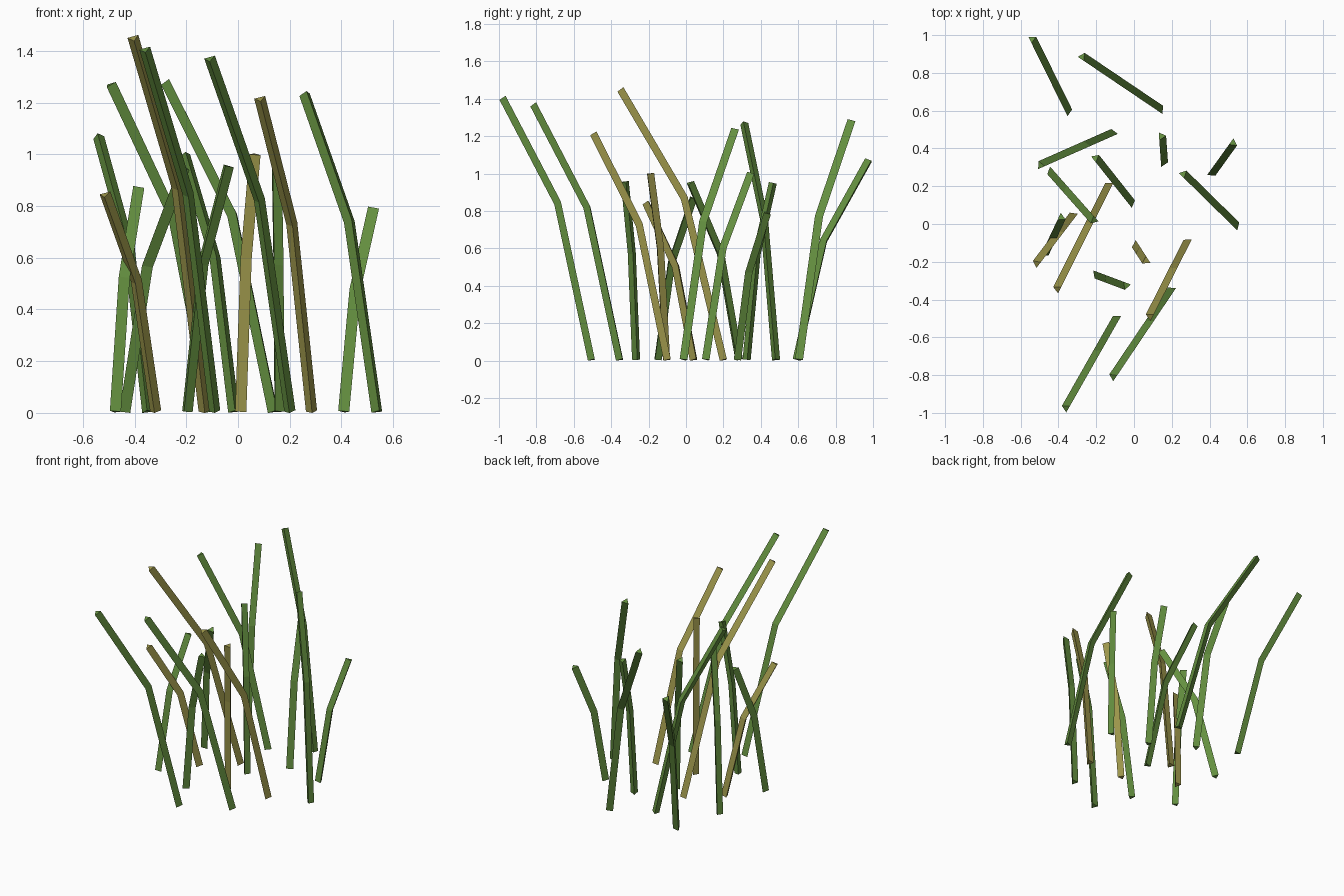
import bpy, bmesh, math
from mathutils import Vector

if "Cube" in bpy.data.objects:
    bpy.data.objects.remove(bpy.data.objects["Cube"])


def material(name, rgb):
    m = bpy.data.materials.new(name)
    m.diffuse_color = (*rgb, 1)
    m.use_nodes = True
    m.node_tree.nodes["Principled BSDF"].inputs["Base Color"].default_value = m.diffuse_color
    return m


green = material("leaf green", (0.127, 0.275, 0.050))
olive = material("dry olive", (0.335, 0.305, 0.070))

RADIUS = 0.025      # three-sided stem, about 0.043 wide
BEND_HEIGHT = 0.6   # every stem bends at this share of its height
BEND_REACH = 0.38   # and has covered this share of its sideways reach


def blade(name, base, tip, height, mat):
    """Bent triangular stem with one flat face square to the lean."""
    b = Vector((*base, 0.005))
    t = Vector((*tip, height))
    m = b.lerp(t, BEND_REACH)
    m.z = height * BEND_HEIGHT
    lower, upper = (m - b).normalized(), (t - m).normalized()
    lean = Vector((t.x - b.x, t.y - b.y, 0)).normalized()
    side = Vector((-lean.y, lean.x, 0))
    bm = bmesh.new()
    rings = []
    for point, axis in ((b, lower), (m, (lower + upper).normalized()), (t, upper)):
        out = side.cross(axis).normalized()   # across the stem, towards the lean
        rings.append([bm.verts.new(point + RADIUS * (out * math.cos(a) + side * math.sin(a)))
                      for a in (math.tau * (i / 3 - 0.25) for i in range(3))])
    for r0, r1 in zip(rings, rings[1:]):
        for i in range(3):
            j = (i + 1) % 3
            bm.faces.new((r0[i], r0[j], r1[j], r1[i]))
    bm.faces.new(rings[0][::-1])
    bm.faces.new(rings[-1])
    bmesh.ops.recalc_face_normals(bm, faces=bm.faces)
    me = bpy.data.meshes.new(name)
    bm.to_mesh(me)
    bm.free()
    me.materials.append(mat)
    ob = bpy.data.objects.new(name, me)
    bpy.context.collection.objects.link(ob)


# Green stems: base, tip, height
GREEN = [
    ((-0.35, 0.595), (-0.54, 0.98), 1.07),
    ((0.14, 0.605), (-0.275, 0.885), 1.28),
    ((-0.11, 0.48), (-0.495, 0.31), 1.27),
    ((-0.44, 0.28), (-0.21, 0.02), 0.95),
    ((-0.015, 0.11), (-0.205, 0.35), 1.0),
    ((0.155, 0.325), (0.145, 0.465), 0.95),
    ((0.41, 0.27), (0.525, 0.43), 0.79),
    ((-0.475, -0.155), (-0.385, 0.035), 0.87),
    ((0.54, -0.01), (0.26, 0.265), 1.235),
    ((-0.20, -0.265), (-0.04, -0.325), 0.955),
    ((-0.09, -0.50), (-0.36, -0.975), 1.405),
    ((0.20, -0.35), (-0.11, -0.81), 1.37),
]
# Dry stems
OLIVE = [
    ((-0.32, 0.045), (-0.515, -0.21), 0.845),
    ((-0.13, 0.205), (-0.405, -0.345), 1.45),
    ((0.01, -0.11), (0.065, -0.195), 1.0),
    ((0.285, -0.095), (0.085, -0.49), 1.215),
]

for i, (base, tip, h) in enumerate(GREEN, 1):
    blade(f"green_stem_{i}", base, tip, h, green)
for i, (base, tip, h) in enumerate(OLIVE, 1):
    blade(f"dry_stem_{i}", base, tip, h, olive)
